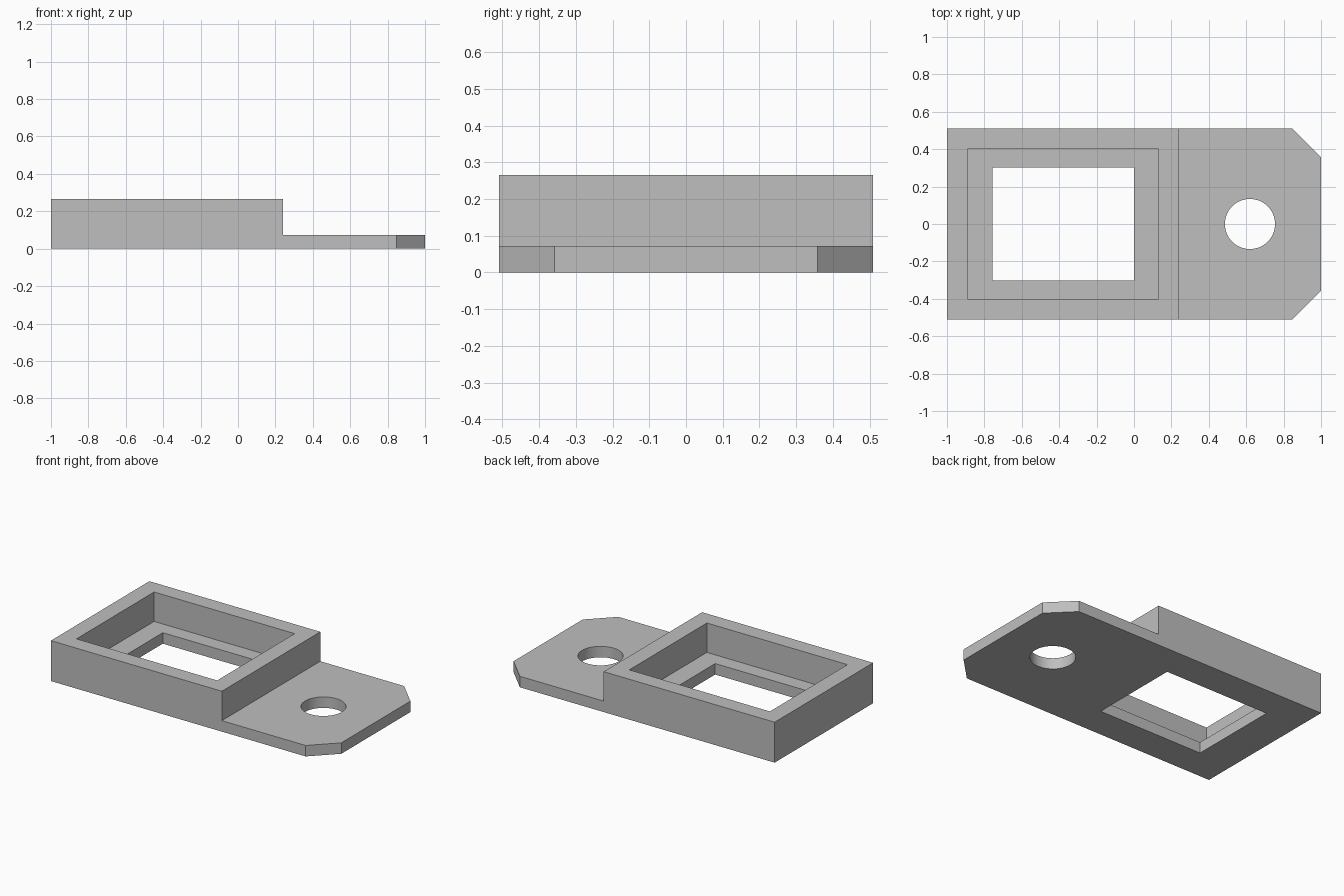
import bpy
import bmesh
import math

if "Cube" in bpy.data.objects:
    bpy.data.objects.remove(bpy.data.objects["Cube"], do_unlink=True)

PLATE_Z, TOP_Z = 0.072, 0.265
HALF_W, STEP_X, CHAMFER = 0.51, 0.24, 0.152

grey = bpy.data.materials.new("plain_grey")
grey.use_nodes = True
colour = (0.52, 0.52, 0.52, 1)
grey.diffuse_color = colour
grey.node_tree.nodes["Principled BSDF"].inputs["Base Color"].default_value = colour


def prism(name, outline, z0, z1):
    """Extrude a counter-clockwise outline from z0 to z1."""
    bm = bmesh.new()
    base = bm.faces.new([bm.verts.new((x, y, z0)) for x, y in outline])
    up = bmesh.ops.extrude_face_region(bm, geom=[base], use_keep_orig=True)
    moved = [v for v in up["geom"] if isinstance(v, bmesh.types.BMVert)]
    bmesh.ops.translate(bm, verts=moved, vec=(0, 0, z1 - z0))
    bmesh.ops.recalc_face_normals(bm, faces=bm.faces[:])
    mesh = bpy.data.meshes.new(name)
    bm.to_mesh(mesh)
    bm.free()
    mesh.materials.append(grey)
    obj = bpy.data.objects.new(name, mesh)
    bpy.context.collection.objects.link(obj)
    return obj


def rectangle(x0, x1, half):
    return [(x0, -half), (x1, -half), (x1, half), (x0, half)]


def combine(body, other, operation):
    """Apply a boolean and remove the helper."""
    mod = body.modifiers.new(operation, "BOOLEAN")
    mod.operation = operation
    mod.solver = "EXACT"
    mod.object = other
    bpy.context.view_layer.objects.active = body
    bpy.ops.object.modifier_apply(modifier=mod.name)
    bpy.data.objects.remove(other, do_unlink=True)


# Side profile of the raised block and thin tab, extruded across the width
bracket = prism("bracket", [(-1, 0), (1, 0), (1, PLATE_Z), (STEP_X, PLATE_Z),
                            (STEP_X, TOP_Z), (-1, TOP_Z)], -HALF_W, HALF_W)
for v in bracket.data.vertices:
    x, y, z = v.co
    v.co = (x, -z, y)

# Chamfered tab corners
for s in (-1, 1):
    corner = [(1 - CHAMFER, s * HALF_W),
              (1 + CHAMFER, s * (HALF_W - 2 * CHAMFER)),
              (1 + CHAMFER, s * (HALF_W + CHAMFER)),
              (1 - CHAMFER, s * (HALF_W + CHAMFER))]
    combine(bracket, prism("corner_cutter", corner, -0.1, 0.2), "DIFFERENCE")

# Pocket leaving a ledge, the window through it, and the round tab hole
combine(bracket, prism("pocket_cutter", rectangle(-0.89, 0.13, 0.402), PLATE_Z, 0.5), "DIFFERENCE")
combine(bracket, prism("window_cutter", rectangle(-0.757, 0, 0.302), -0.1, 0.5), "DIFFERENCE")
SIDES = 64
circle = [(0.62 + 0.134 * math.cos(math.tau * i / SIDES),
           0.134 * math.sin(math.tau * i / SIDES)) for i in range(SIDES)]
combine(bracket, prism("hole_cutter", circle, -0.1, 0.2), "DIFFERENCE")

# Smooth hole wall with crisp edges
bpy.ops.object.select_all(action="DESELECT")
bracket.select_set(True)
bpy.context.view_layer.objects.active = bracket
bpy.ops.object.shade_smooth_by_angle(angle=math.radians(30))
